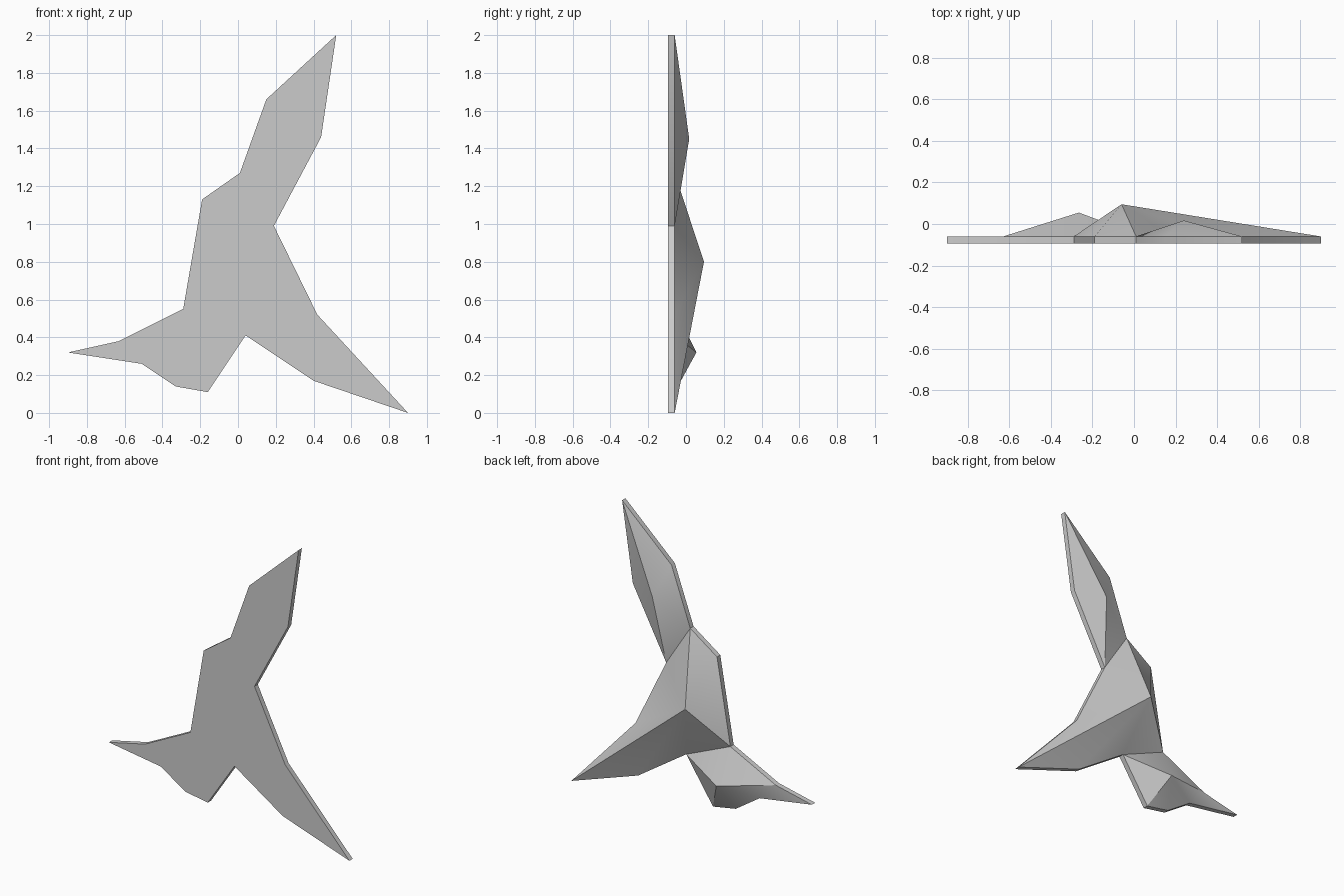
import bpy
import bmesh
from math import radians

cube = bpy.data.objects.get("Cube")
if cube:
    bpy.data.objects.remove(cube, do_unlink=True)

FRONT, BACK = -0.095, -0.06

# Silhouette corners (x, z), running counter-clockwise from the upper wing tip
OUTLINE = {
    "A": (0.52, 2.0), "B": (0.15, 1.66), "C": (0.01, 1.27), "D": (-0.19, 1.13),
    "E": (-0.29, 0.55), "F": (-0.63, 0.38), "G": (-0.9, 0.32), "H": (-0.51, 0.26),
    "I": (-0.33, 0.14), "J": (-0.16, 0.11), "K": (0.04, 0.41), "L": (0.4, 0.17),
    "M": (0.9, 0.0), "N": (0.42, 0.52), "O": (0.19, 0.99), "P": (0.44, 1.46),
}
# Each faceted rise on the back: its rim corners and its peak
RISES = [
    ("ABCOP", (0.24, 0.017, 1.45)),      # upper wing
    ("CDEKLMNO", (-0.06, 0.095, 0.8)),   # body and lower wing
    ("EFHIJK", (-0.265, 0.055, 0.32)),   # head
]

bm = bmesh.new()
front = {k: bm.verts.new((x, FRONT, z)) for k, (x, z) in OUTLINE.items()}
back = {k: bm.verts.new((x, BACK, z)) for k, (x, z) in OUTLINE.items()}
names = list(OUTLINE)

# Flat front and thin side walls
bm.faces.new([front[k] for k in names])
for a, b in zip(names, names[1:] + names[:1]):
    bm.faces.new((front[a], front[b], back[b], back[a]))

# Fans of triangles rising to each peak, and the flat beak tip
for rim, peak in RISES:
    top = bm.verts.new(peak)
    for a, b in zip(rim, rim[1:] + rim[0]):
        bm.faces.new((back[a], back[b], top))
bm.faces.new([back[k] for k in "FGH"])
bmesh.ops.recalc_face_normals(bm, faces=bm.faces)

mesh = bpy.data.meshes.new("flying_bird")
bm.to_mesh(mesh)
bm.free()
bird = bpy.data.objects.new("flying_bird", mesh)
bpy.context.collection.objects.link(bird)

# Plain grey surface
grey = bpy.data.materials.new("plain_grey")
grey.use_nodes = True
colour = (0.6, 0.6, 0.6, 1)
grey.diffuse_color = colour
grey.node_tree.nodes["Principled BSDF"].inputs["Base Color"].default_value = colour
mesh.materials.append(grey)

bpy.ops.object.select_all(action="DESELECT")
bird.select_set(True)
bpy.context.view_layer.objects.active = bird
bpy.ops.object.shade_smooth_by_angle(angle=radians(30))
